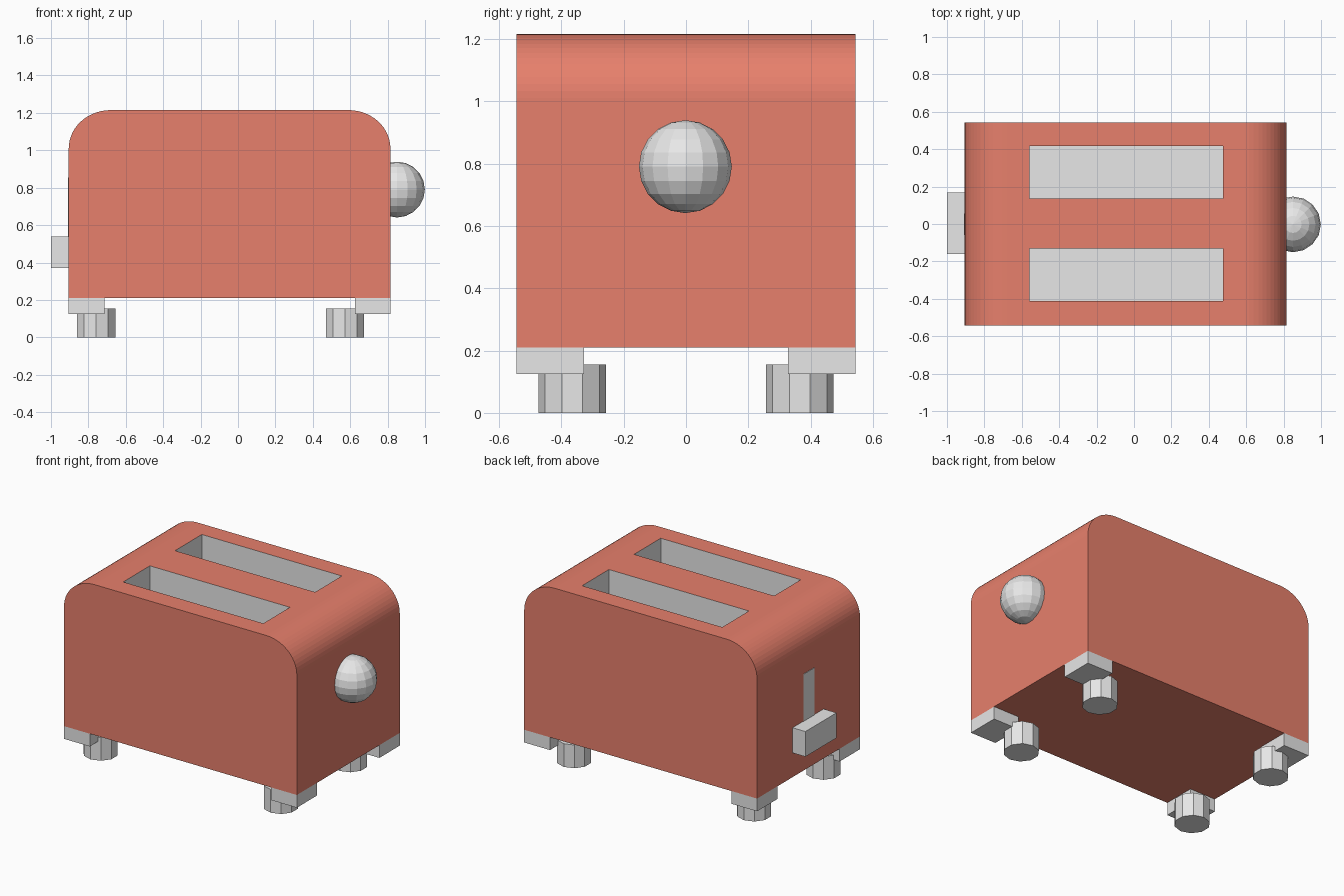
import bpy
import bmesh
from math import sin, cos, pi

cube = bpy.data.objects.get("Cube")
if cube:
    bpy.data.objects.remove(cube, do_unlink=True)


def material(name, rgb):
    mat = bpy.data.materials.new(name)
    mat.use_nodes = True
    colour = (*rgb, 1)
    mat.diffuse_color = colour
    mat.node_tree.nodes["Principled BSDF"].inputs["Base Color"].default_value = colour
    return mat


RED = material("coral red", (0.8, 0.215, 0.15))
GREY = material("light grey", (0.8, 0.8, 0.8))


def add_object(name, bm, *mats):
    bmesh.ops.recalc_face_normals(bm, faces=bm.faces)
    mesh = bpy.data.meshes.new(name)
    bm.to_mesh(mesh)
    bm.free()
    for mat in mats:
        mesh.materials.append(mat)
    obj = bpy.data.objects.new(name, mesh)
    bpy.context.collection.objects.link(obj)
    return obj


def box(name, xs, ys, zs, mat=GREY):
    bm = bmesh.new()
    bmesh.ops.create_cube(bm, size=1)
    for v in bm.verts:
        v.co = [lo + (c + 0.5) * (hi - lo) for c, (lo, hi) in zip(v.co, (xs, ys, zs))]
    return add_object(name, bm, mat)


# Body: rounded profile extruded from front to back
LEFT, RIGHT, DEPTH = -0.905, 0.815, 0.543
BOTTOM, TOP = 0.21, 1.215
RX, RZ, STEPS = 0.225, 0.205, 14
profile = [(LEFT, BOTTOM), (RIGHT, BOTTOM)]
for centre, start in ((RIGHT - RX, 0), (LEFT + RX, pi / 2)):
    for i in range(STEPS + 1):
        a = start + i * pi / 2 / STEPS
        profile.append((centre + RX * cos(a), TOP - RZ + RZ * sin(a)))
bm = bmesh.new()
face = bm.faces.new([bm.verts.new((x, -DEPTH, z)) for x, z in profile])
side = bmesh.ops.extrude_face_region(bm, geom=[face])["geom"]
moved = [g for g in side if isinstance(g, bmesh.types.BMVert)]
bmesh.ops.translate(bm, verts=moved, vec=(0, 2 * DEPTH, 0))
body = add_object("body", bm, RED, GREY)

# Bread slots cut down into the body
for y0, y1 in ((-0.412, -0.13), (0.135, 0.418)):
    cutter = box("slot_cutter", (-0.56, 0.475), (y0, y1), (0.5, 1.4))
    cutter.hide_render = True
    cut = body.modifiers.new("bread_slot", "BOOLEAN")
    cut.operation = "DIFFERENCE"
    cut.solver = "EXACT"
    cut.object = cutter
    bpy.context.view_layer.objects.active = body
    bpy.ops.object.modifier_apply(modifier=cut.name)
    bpy.data.objects.remove(cutter, do_unlink=True)

# Faces inside the slots are grey, the outer shell is red
for p in body.data.polygons:
    c = p.center
    inside = -0.6 < c.x < 0.5 and abs(c.y) < 0.5 and 0.3 < c.z < TOP - 0.01
    p.material_index = 1 if inside else 0

# Lever and the track it slides in
box("lever_track", (LEFT - 0.003, LEFT + 0.003), (-0.06, 0.055), (0.38, 0.855))
box("lever", (-1.0, LEFT + 0.02), (-0.16, 0.168), (0.372, 0.54))

# Round knob on the opposite end
bm = bmesh.new()
bmesh.ops.create_uvsphere(bm, u_segments=16, v_segments=10, radius=0.149)
knob = add_object("knob", bm, GREY)
knob.location = (0.85, -0.002, 0.79)

# Corner blocks with ten-sided feet under them
for end, (x0, x1), foot_x in (("right", (LEFT, -0.715), -0.759), ("left", (0.625, RIGHT), 0.572)):
    for name, s in (("front", -1), ("back", 1)):
        ys = sorted((s * 0.328, s * DEPTH))
        box(f"{name}_{end}_corner_block", (x0, x1), ys, (0.125, BOTTOM))
        bm = bmesh.new()
        bmesh.ops.create_cone(bm, cap_ends=True, segments=10, radius1=0.108,
                              radius2=0.108, depth=0.155)
        # Turn a corner of the foot towards the back
        for v in bm.verts:
            x, y, z = v.co
            a = pi / 2 if abs(max(w.co.y for w in bm.verts) - 0.108) > 0.001 else 0
            v.tag = a > 0
        if all(v.tag for v in bm.verts):
            for v in bm.verts:
                v.co.x, v.co.y = -v.co.y, v.co.x
        foot = add_object(f"{name}_{end}_foot", bm, GREY)
        foot.location = (foot_x, s * 0.365, 0.0775)
